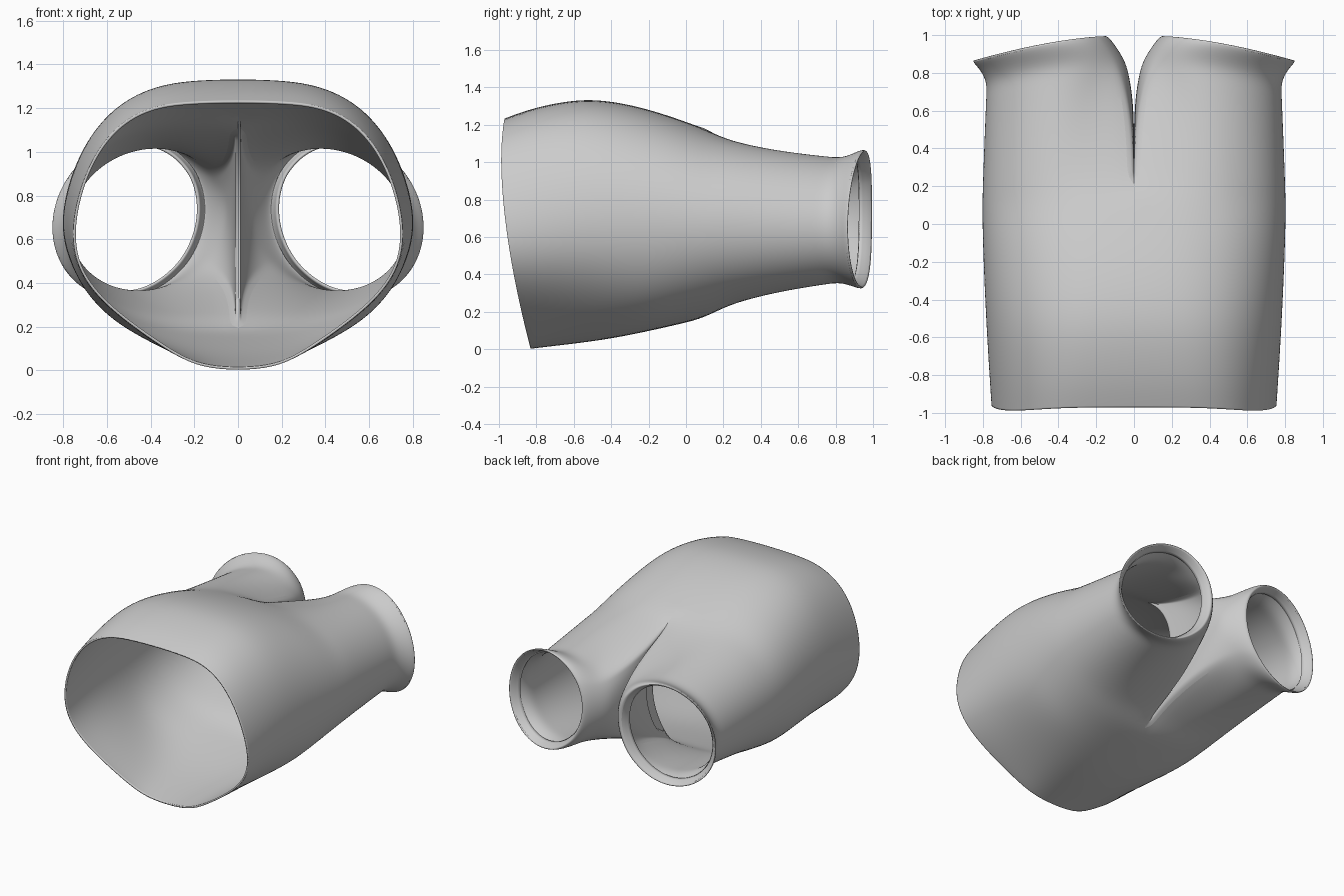
import bpy, bmesh
from math import sin, cos, pi, radians

if "Cube" in bpy.data.objects:
    bpy.data.objects.remove(bpy.data.objects["Cube"])

ARC = 20          # divisions of the half body, top centre to bottom centre


def curve(points, v):
    """Piecewise smooth lookup through (position, value) pairs."""
    if v <= points[0][0]:
        return points[0][1]
    for k in range(len(points) - 1):
        (a, p), (b, q) = points[k], points[k + 1]
        if v <= b:
            lo = points[max(k - 1, 0)]
            hi = points[min(k + 2, len(points) - 1)]
            ma = (q - lo[1]) / (b - lo[0]) * (b - a)
            mb = (hi[1] - p) / (hi[0] - a) * (b - a)
            t = (v - a) / (b - a)
            return ((2*t**3 - 3*t*t + 1) * p + (t**3 - 2*t*t + t) * ma
                    + (3*t*t - 2*t**3) * q + (t**3 - t*t) * mb)
    return points[-1][1]


# Body outlines along the length
TOP = [(-1, 1.225), (-.8, 1.295), (-.52, 1.34), (-.2, 1.285), (.1, 1.18)]
BOTTOM = [(-.83, 0), (-.4, .055), (0, .14), (.1, .165)]
WIDTH = [(-1, .755), (-.5, .785), (0, .805), (.1, .805)]
# Crotch seam as (y, z), bottom to top
SEAM = [(.18, .24), (.25, .33), (.31, .43), (.36, .54), (.39, .65),
        (.39, .76), (.37, .87), (.32, .97), (.26, 1.05), (.18, 1.12)]


def body_arc(s):
    pts = []
    for i in range(ARC + 1):
        th = pi * i / ARC
        f = (1 - cos(th)) / 2
        waist = -1 + .17 * f**2 + .03 * (1 - f)**8
        y = waist + (.1 - waist) * s
        w = max(1 - 1.5 * s, 0)
        # full upper corners; tapered underside at the waist only
        power = .72 - .17 * w + f * .4 * w + 1.8 * w * f**3 * sin(th)**2
        x = 0 if i in (0, ARC) else curve(WIDTH, y) * sin(th) ** power
        top, bot = curve(TOP, y), curve(BOTTOM, y)
        pts.append((x, y, bot + (top - bot) * (1 - f)))
    return pts


# Angles round the leg: body arc first, then the inner seam
ANGLES = [radians(-50 + 280 * i / ARC) for i in range(ARC + 1)]
ANGLES += [radians(230 + 80 * (k + 1) / (len(SEAM) + 1)) for k in range(len(SEAM))]


def leg_ring(cx, cz, rx, rz, y0):
    """Tilted, egg-shaped leg section matching the body arc plus the seam."""
    pts = []
    for a in ANGLES:
        x = cx + rx * sin(a) - .04 * cos(a)
        u = max((x - .13) / .72, 0)
        pts.append((max(x, .012), y0 + .13 * (1 - u ** 1.6), cz + rz * cos(a)))
    return pts


bm = bmesh.new()


def add(points):
    return [bm.verts.new(p) for p in points]


def bridge(a, b, closed):
    n = len(a)
    for i in range(n if closed else n - 1):
        k = (i + 1) % n
        bm.faces.new((a[i], a[k], b[k], b[i]))


# Body half
rows = [add(body_arc(s)) for s in (0, .03, .12, .25, .4, .55, .7, .85, 1)]
for a, b in zip(rows, rows[1:]):
    bridge(a, b, False)

# Leg tube from body edge and seam to the neck; inner walls nearly touch
ring = rows[-1] + add([(0, y, z) for y, z in SEAM])
start = [tuple(v.co) for v in ring]
neck = leg_ring(.415, .69, .365, .335, .735)
sections = []
for t in (.15, .3, .45, .6, .75, .88, 1):
    pts = []
    for p, q, a in zip(start, neck, ANGLES):
        inner = max(-sin(a), 0) * (1 + .25 * cos(a))
        pts.append((p[0] + (q[0] - p[0]) * t ** (1.2 + 2 * inner),
                    p[1] + (q[1] - p[1]) * t,
                    p[2] + (q[2] - p[2]) * t ** .8))
    sections.append(pts)
# Flared hem with a turned-in lip
sections.append(leg_ring(.46, .695, .36, .365, .815))
sections.append(leg_ring(.498, .695, .36, .378, .862))
sections.append(leg_ring(.505, .695, .34, .362, .873))
sections.append(leg_ring(.49, .695, .30, .335, .80))
for pts in sections:
    nxt = add(pts)
    bridge(ring, nxt, True)
    ring = nxt

mesh = bpy.data.meshes.new("shorts")
bm.to_mesh(mesh)
bm.free()
shorts = bpy.data.objects.new("shorts", mesh)
bpy.context.collection.objects.link(shorts)

# Mirror the half, smooth it, give the cloth thickness
mirror = shorts.modifiers.new("mirror", 'MIRROR')
mirror.merge_threshold = .001
sub = shorts.modifiers.new("smooth", 'SUBSURF')
sub.levels = sub.render_levels = 2
cloth = shorts.modifiers.new("cloth", 'SOLIDIFY')
cloth.thickness = .012
cloth.offset = -1

bpy.context.view_layer.objects.active = shorts
shorts.select_set(True)
bpy.ops.object.shade_smooth_by_angle(angle=radians(40))
